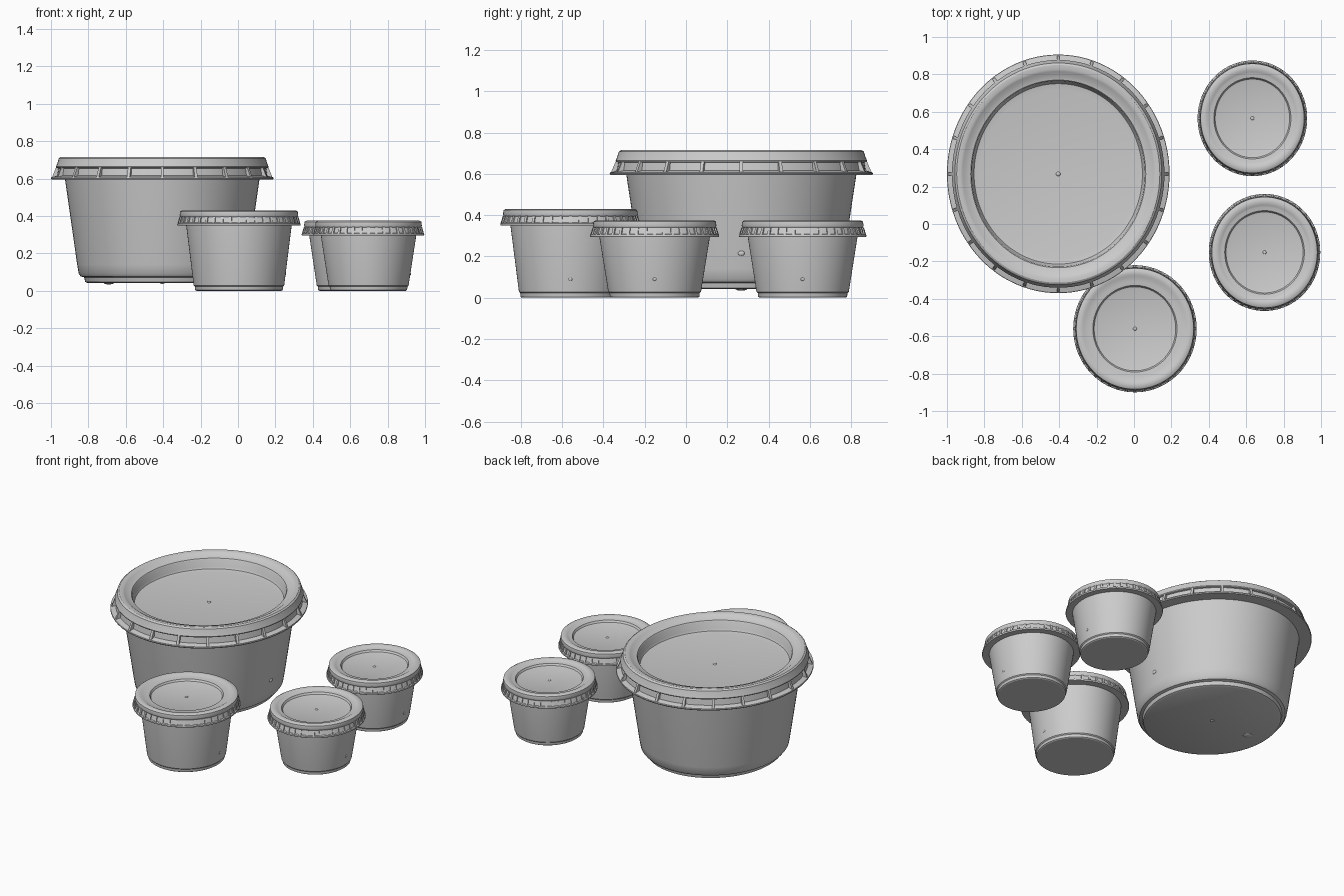
import bpy, bmesh, math
from mathutils import Vector

if "Cube" in bpy.data.objects:
    bpy.data.objects.remove(bpy.data.objects["Cube"])

plastic = bpy.data.materials.new("grey_plastic")
plastic.diffuse_color = (0.6, 0.6, 0.6, 1)
plastic.use_nodes = True
plastic.node_tree.nodes["Principled BSDF"].inputs["Base Color"].default_value = plastic.diffuse_color


def finish(bm, name, angle=32):
    bmesh.ops.recalc_face_normals(bm, faces=bm.faces)
    me = bpy.data.meshes.new(name)
    bm.to_mesh(me)
    bm.free()
    me.materials.append(plastic)
    ob = bpy.data.objects.new(name, me)
    bpy.context.collection.objects.link(ob)
    bpy.ops.object.select_all(action='DESELECT')
    ob.select_set(True)
    bpy.context.view_layer.objects.active = ob
    bpy.ops.object.shade_smooth_by_angle(angle=math.radians(angle))
    return ob


def lathe(name, profile, centre, ky, n=96):
    """Turn an (r, z) profile around z, stretched along y by ky; radius 0 becomes a pole."""
    bm = bmesh.new()
    rings = []
    for r, z in profile:
        k = 1 if r == 0 else n
        rings.append([bm.verts.new((centre[0] + r * math.cos(math.tau * i / n),
                                    centre[1] + r * ky * math.sin(math.tau * i / n), z))
                      for i in range(k)])
    for a, b in zip(rings, rings[1:]):
        for i in range(n):
            j = (i + 1) % n
            if len(a) == 1:
                bm.faces.new((a[0], b[i], b[j]))
            elif len(b) == 1:
                bm.faces.new((a[i], a[j], b[0]))
            else:
                bm.faces.new((a[i], a[j], b[j], b[i]))
    return finish(bm, name)


def ribs(name, section, centre, ky, count, width):
    """Ring of radial fins, each an extruded (r, z) section."""
    bm = bmesh.new()
    for i in range(count):
        t = math.tau * i / count
        out = Vector((math.cos(t), ky * math.sin(t), 0))
        side = Vector((-math.sin(t), math.cos(t), 0)) * width / 2
        base = Vector((centre[0], centre[1], 0))
        a, b = ([bm.verts.new(base + out * r + side * s + Vector((0, 0, z)))
                 for r, z in section] for s in (-1, 1))
        bm.faces.new(a)
        bm.faces.new(b[::-1])
        for k in range(len(a)):
            m = (k + 1) % len(a)
            bm.faces.new((a[k], b[k], b[m], a[m]))
    return finish(bm, name)


def nub(name, loc, size):
    """Small moulding mark."""
    bm = bmesh.new()
    bmesh.ops.create_uvsphere(bm, u_segments=12, v_segments=8, radius=1)
    bmesh.ops.scale(bm, verts=bm.verts, vec=size)
    bmesh.ops.translate(bm, verts=bm.verts, vec=loc)
    return finish(bm, name)


# Large tub: tapered body with a stepped foot
c, ky = (-0.405, 0.268), 1.072
lathe("large_tub_body", [(0, 0.042), (0.40, 0.042), (0.412, 0.048), (0.418, 0.072),
                         (0.436, 0.077), (0.447, 0.092), (0.455, 0.14), (0.519, 0.59),
                         (0.521, 0.606), (0, 0.606)], c, ky)
# Large lid: sunken centre, rounded rim, flared flange
lathe("large_lid", [(0, 0.622), (0.42, 0.622), (0.450, 0.628), (0.457, 0.64), (0.463, 0.685),
                    (0.468, 0.692), (0.495, 0.698), (0.510, 0.710), (0.522, 0.715),
                    (0.543, 0.715), (0.553, 0.708), (0.560, 0.685), (0.568, 0.664),
                    (0.566, 0.658), (0.556, 0.655), (0.562, 0.616), (0.593, 0.607),
                    (0.595, 0.601), (0.592, 0.595), (0.518, 0.595)], c, ky)
ribs("large_lid_ribs", [(0.55, 0.662), (0.567, 0.662), (0.590, 0.604), (0.55, 0.604)],
     c, ky, 20, 0.016)
nub("large_lid_mark", (c[0], c[1], 0.622), (0.012, 0.012, 0.006))
nub("large_tub_side_mark", (c[0] + 0.466, c[1], 0.215), (0.006, 0.016, 0.012))
nub("large_tub_base_mark", (c[0], c[1], 0.042), (0.012, 0.012, 0.006))
nub("large_tub_base_bump", (-0.69, 0.268, 0.044), (0.03, 0.03, 0.01))


def small_cup(name, c, ky, R, height, foot, top, recess):
    """Small cup: R is the flange radius, foot/top the body radii."""
    h = height
    zb = h - 0.08
    lathe(name + "_body", [(0, 0.002), (foot - 0.008, 0), (foot - 0.002, 0.004),
                           (foot, 0.022), (foot + 0.006, 0.028),
                           (top, zb), (top, zb + 0.02), (0, zb + 0.02)], c, ky)
    lathe(name + "_lid", [(0, h - 0.027), (recess - 0.012, h - 0.027), (recess - 0.004, h - 0.024),
                          (recess + 0.003, h - 0.012), (recess + 0.022, h - 0.009),
                          (R - 0.058, h - 0.006), (R - 0.048, h), (R - 0.026, h),
                          (R - 0.016, h - 0.006), (R - 0.013, h - 0.026), (R - 0.015, h - 0.032),
                          (R - 0.017, h - 0.036), (R - 0.009, h - 0.066), (R - 0.001, h - 0.070),
                          (R, h - 0.075), (R - 0.002, zb), (top - 0.003, zb)], c, ky)
    ribs(name + "_lid_ribs", [(R - 0.025, h - 0.034), (R - 0.012, h - 0.034),
                              (R - 0.002, h - 0.068), (R - 0.025, h - 0.068)], c, ky, 44, 0.014)
    nub(name + "_lid_mark", (c[0], c[1], h - 0.027), (0.01, 0.01, 0.005))
    side = foot + (top - foot) * 0.09 / zb
    nub(name + "_side_mark", (c[0] + side, c[1], 0.09), (0.005, 0.01, 0.008))


# Three small lidded cups
small_cup("front_cup", (0.005, -0.56), 1.03, 0.33, 0.43, 0.236, 0.282, 0.222)
small_cup("back_right_cup", (0.633, 0.565), 1.055, 0.293, 0.375, 0.206, 0.252, 0.203)
small_cup("right_cup", (0.698, -0.152), 1.05, 0.298, 0.375, 0.208, 0.255, 0.210)
